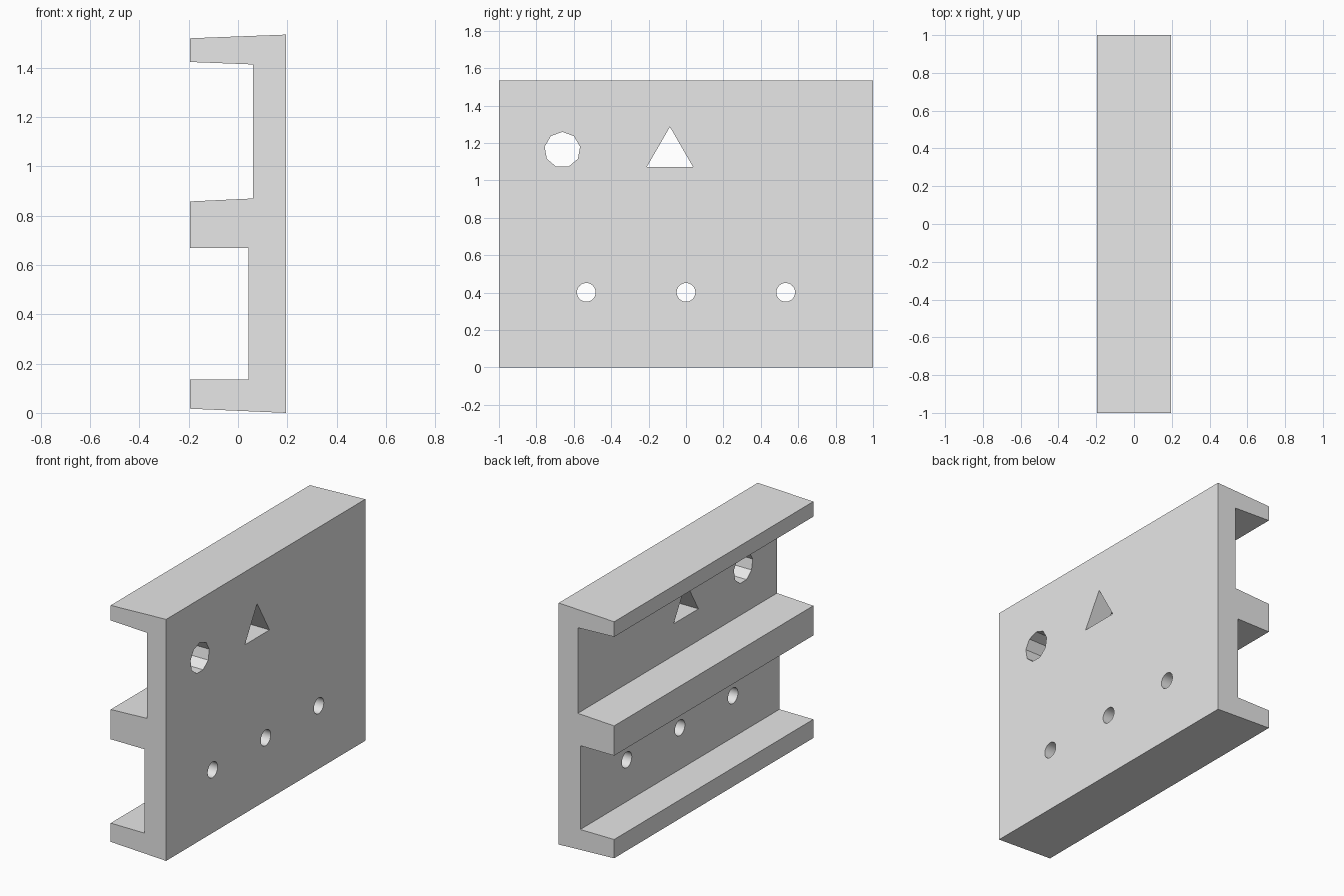
import bpy, bmesh, math

cube = bpy.data.objects.get("Cube")
if cube:
    bpy.data.objects.remove(cube, do_unlink=True)

GREY = (0.8, 0.8, 0.8, 1)
mat = bpy.data.materials.new("light grey")
mat.use_nodes = True
mat.diffuse_color = GREY
mat.node_tree.nodes["Principled BSDF"].inputs["Base Color"].default_value = GREY


def extrude(name, points, offset):
    """Solid made by sweeping a closed polygon along an offset."""
    bm = bmesh.new()
    face = bm.faces.new([bm.verts.new(p) for p in points])
    top = bmesh.ops.extrude_face_region(bm, geom=[face])["geom"]
    bmesh.ops.translate(bm, vec=offset,
                        verts=[v for v in top if isinstance(v, bmesh.types.BMVert)])
    bmesh.ops.recalc_face_normals(bm, faces=bm.faces[:])
    mesh = bpy.data.meshes.new(name)
    bm.to_mesh(mesh)
    bm.free()
    mesh.materials.append(mat)
    obj = bpy.data.objects.new(name, mesh)
    bpy.context.collection.objects.link(obj)
    return obj


# Back plate with three ribs, drawn as one x-z profile
profile = [(0.195, 0), (0.195, 1.535),
           (-0.195, 1.52), (-0.195, 1.424), (0.06, 1.414),
           (0.06, 0.87), (-0.195, 0.858), (-0.195, 0.669),
           (0.043, 0.669), (0.043, 0.136), (-0.195, 0.136), (-0.195, 0.017)]
panel = extrude("ribbed_panel", [(x, -1, z) for x, z in profile], (0, 2, 0))

# Holes through the plate: name, y, z, radius, sides
holes = [("round_hole", -0.661, 1.163, 0.096, 9),
         ("triangle_hole", -0.086, 1.143, 0.143, 3)]
holes += [("screw_hole", y, 0.401, 0.05, 32) for y in (-0.533, 0, 0.533)]

cutters = []
for name, y, z, r, sides in holes:
    ring = [(-0.1, y + r * math.sin(a), z + r * math.cos(a))
            for a in (math.tau * i / sides for i in range(sides))]
    cutter = extrude(name + "_cutter", ring, (0.5, 0, 0))
    cutter.hide_render = True
    cutters.append(cutter)
    mod = panel.modifiers.new(name, "BOOLEAN")
    mod.operation = "DIFFERENCE"
    mod.solver = "EXACT"
    mod.object = cutter

# Apply the cuts, then drop the cutters
bpy.ops.object.select_all(action="DESELECT")
panel.select_set(True)
bpy.context.view_layer.objects.active = panel
for mod in list(panel.modifiers):
    bpy.ops.object.modifier_apply(modifier=mod.name)
for cutter in cutters:
    bpy.data.objects.remove(cutter, do_unlink=True)

# Smooth only the small bores
bpy.ops.object.shade_smooth_by_angle(angle=math.radians(20))
